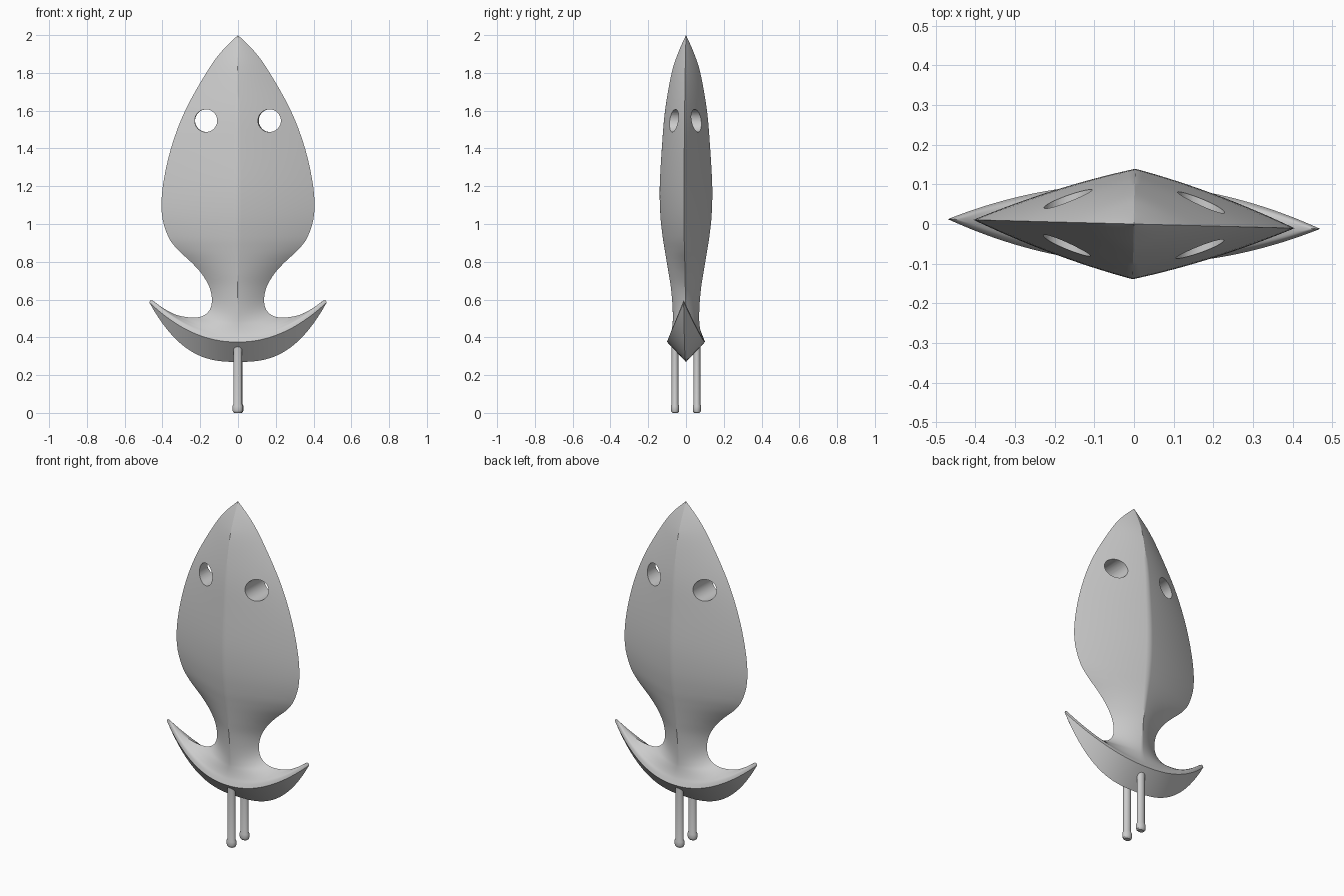
import bpy, bmesh, math
from mathutils import Matrix, Vector

if "Cube" in bpy.data.objects:
    bpy.data.objects.remove(bpy.data.objects["Cube"])

TILT = Matrix.Rotation(math.radians(-1.5), 4, 'Z')
COLS, SUB = 20, 4


def make_object(name, bm):
    mesh = bpy.data.meshes.new(name)
    bm.to_mesh(mesh)
    bm.free()
    ob = bpy.data.objects.new(name, mesh)
    bpy.context.collection.objects.link(ob)
    return ob


def activate(ob):
    bpy.ops.object.select_all(action='DESELECT')
    ob.select_set(True)
    bpy.context.view_layer.objects.active = ob


def spline(rows):
    """Catmull-Rom through the table rows."""
    rows = [Vector(r) for r in rows]
    out = []
    for i in range(len(rows) - 1):
        p0, p1 = rows[max(i - 1, 0)], rows[i]
        p2, p3 = rows[i + 1], rows[min(i + 2, len(rows) - 1)]
        for s in range(SUB):
            t = s / SUB
            out.append(p1 + (p2 - p0) * (t / 2)
                       + (p0 * 2 - p1 * 5 + p2 * 4 - p3) * (t * t / 2)
                       + (p1 * 3 - p0 - p2 * 3 + p3) * (t ** 3 / 2))
    return out + [rows[-1]]


# Blade rows: edge x, edge z, centre z, half depth, roundness of section
ROWS = [
    (0, 2.0, 2.0, 0, .3), (.09, 1.91, 1.91, .04, .3),
    (.168, 1.8, 1.8, .076, .3), (.28, 1.6, 1.6, .111, .3),
    (.355, 1.4, 1.4, .128, .3), (.398, 1.2, 1.2, .139, .3),
    (.403, 1.05, 1.05, .136, .3), (.37, .935, .935, .124, .3),
    (.32, .865, .865, .113, .3), (.25, .80, .80, .102, .35),
    (.195, .74, .74, .092, .4), (.153, .67, .67, .081, .4),
    (.138, .60, .59, .073, .45), (.15, .545, .53, .07, .5),
    (.19, .512, .49, .07, .6), (.25, .505, .465, .072, .7),
    (.33, .52, .44, .076, .8), (.40, .557, .417, .082, .9),
    (.455, .596, .397, .09, 1), (.47, .585, .375, .1, 1)]


# Blade flowing into the crescent foot: one quarter shell, mirrored twice
bm = bmesh.new()
grid = []
for xe, ze, zc, d, c in spline(ROWS):
    grid.append([bm.verts.new((xe * t, -d * (1 - (1 - c) * t - c * t * t),
                               zc + (ze - zc) * t ** 2.1))
                 for t in (j / COLS for j in range(COLS + 1))])
# Keel line under the foot
grid.append([bm.verts.new((.47 * t, 0, .27 + .315 * t ** 2.7))
             for t in (j / COLS for j in range(COLS + 1))])
for a, b in zip(grid, grid[1:]):
    for j in range(COLS):
        bm.faces.new((a[j], a[j + 1], b[j + 1], b[j]))
for axis in range(2):
    dup = bmesh.ops.duplicate(bm, geom=bm.verts[:] + bm.edges[:] + bm.faces[:])
    for v in dup['geom']:
        if isinstance(v, bmesh.types.BMVert):
            v.co[axis] *= -1
bmesh.ops.remove_doubles(bm, verts=bm.verts[:], dist=.0005)
bmesh.ops.recalc_face_normals(bm, faces=bm.faces[:])
body = make_object("blade_body", bm)

# Two round through-holes
bm = bmesh.new()
for x in (-.168, .168):
    bmesh.ops.create_cone(bm, cap_ends=True, segments=48, radius1=.06, radius2=.06, depth=1,
                          matrix=Matrix.Translation((x, 0, 1.547)) @ Matrix.Rotation(math.pi / 2, 4, 'X'))
cutter = make_object("hole_cutter", bm)
cutter.hide_render = True
mod = body.modifiers.new("holes", 'BOOLEAN')
mod.operation, mod.solver, mod.object = 'DIFFERENCE', 'EXACT', cutter
activate(body)
bpy.ops.object.modifier_apply(modifier=mod.name)
bpy.data.objects.remove(cutter)

# Two pins below, with slightly wider rounded ends
PIN = [(0, 0), (.014, 0), (.02, .006), (.022, .014), (.022, .036),
       (.0185, .046), (.0185, .36), (0, .36)]
pins = []
for label, y in (("front", -.058), ("back", .058)):
    bm = bmesh.new()
    vs = [bm.verts.new((r, 0, z)) for r, z in PIN]
    es = [bm.edges.new(p) for p in zip(vs, vs[1:])]
    bmesh.ops.spin(bm, geom=vs + es, cent=(0, 0, 0), axis=(0, 0, 1),
                   angle=math.tau, steps=24)
    bmesh.ops.remove_doubles(bm, verts=bm.verts[:], dist=.0001)
    bmesh.ops.recalc_face_normals(bm, faces=bm.faces[:])
    bmesh.ops.transform(bm, verts=bm.verts[:],
                        matrix=Matrix.Translation((0, y, 0)) @ Matrix.Diagonal((1.25, 1, 1, 1)))
    pins.append(make_object(label + "_pin", bm))

for ob in [body] + pins:
    ob.data.transform(TILT)
    activate(ob)
    bpy.ops.object.shade_smooth_by_angle(angle=math.radians(32))
